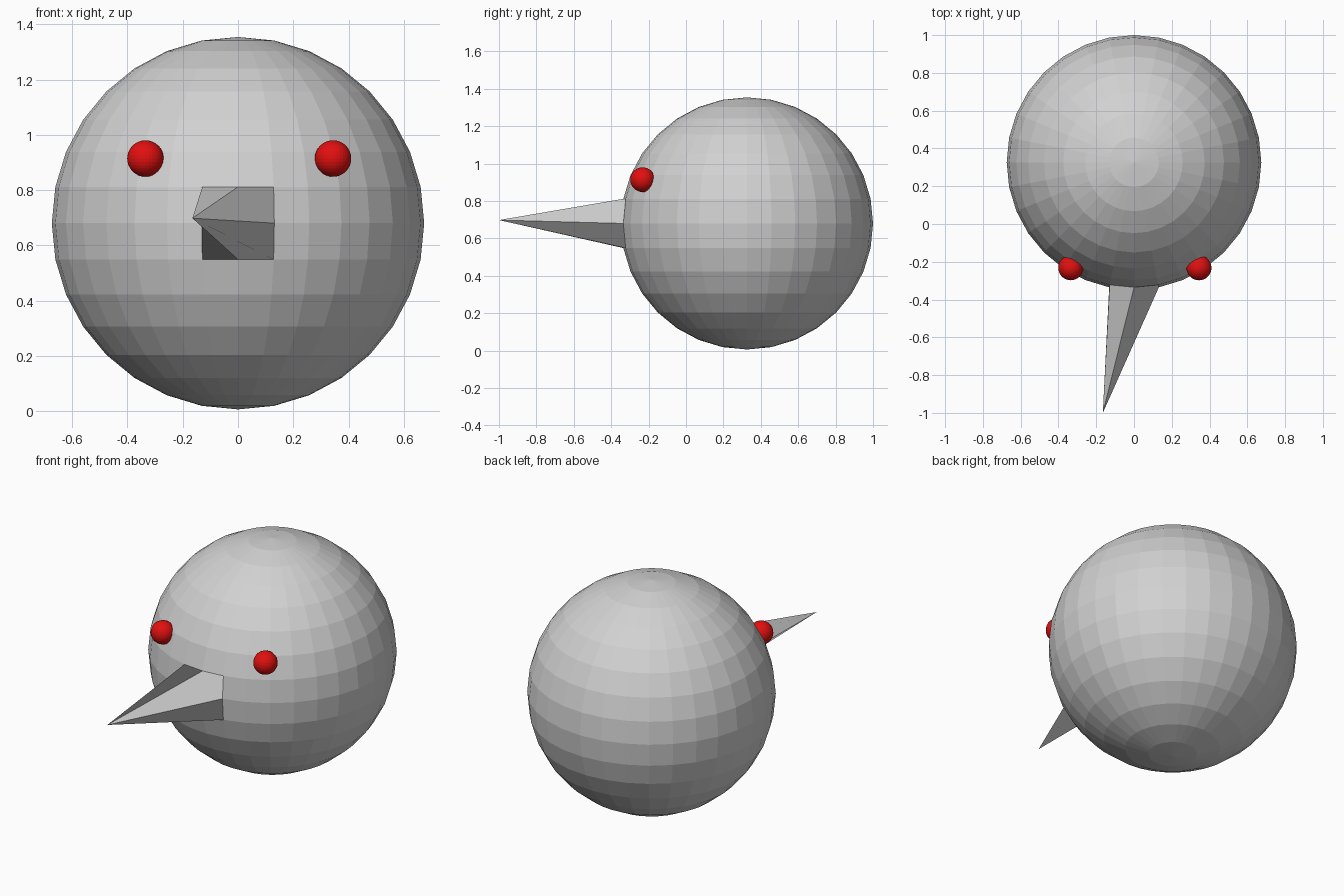
import bpy, bmesh
from mathutils import Vector

if "Cube" in bpy.data.objects:
    bpy.data.objects.remove(bpy.data.objects["Cube"], do_unlink=True)


def make_material(name, color):
    mat = bpy.data.materials.new(name)
    mat.use_nodes = True
    mat.diffuse_color = (*color, 1)
    mat.node_tree.nodes["Principled BSDF"].inputs["Base Color"].default_value = (*color, 1)
    return mat


def make_ball(name, center, radius, mat):
    bpy.ops.mesh.primitive_uv_sphere_add(segments=32, ring_count=16, radius=radius, location=center)
    ball = bpy.context.object
    ball.name = name
    ball.data.materials.append(mat)
    return ball


grey = make_material("grey", (0.64, 0.64, 0.64))
red = make_material("red", (0.75, 0.005, 0.005))

# Round head
center = Vector((0, 0.326, 0.68))
radius = 0.674
head = make_ball("head", center, radius, grey)

# Beak: the front vertex of the head drawn out to a point
bm = bmesh.new()
bm.from_mesh(head.data)
front = Vector((0, -radius, 0))
tip = min(bm.verts, key=lambda v: (v.co - front).length)

# Rebuild the four beak faces so each one folds along the same diagonal
for face in list(tip.link_faces):
    corners = list(face.verts)
    start = corners.index(min(corners, key=lambda v: v.co.x - v.co.z))
    bm.faces.remove(face)
    bm.faces.new(corners[start:] + corners[:start])
tip.co = Vector((-0.165, -1, 0.698)) - center
bm.to_mesh(head.data)
bm.free()

# Eyes
for name, x in (("right_eye", -0.335), ("left_eye", 0.344)):
    make_ball(name, (x, -0.232, 0.914), 0.066, red)
